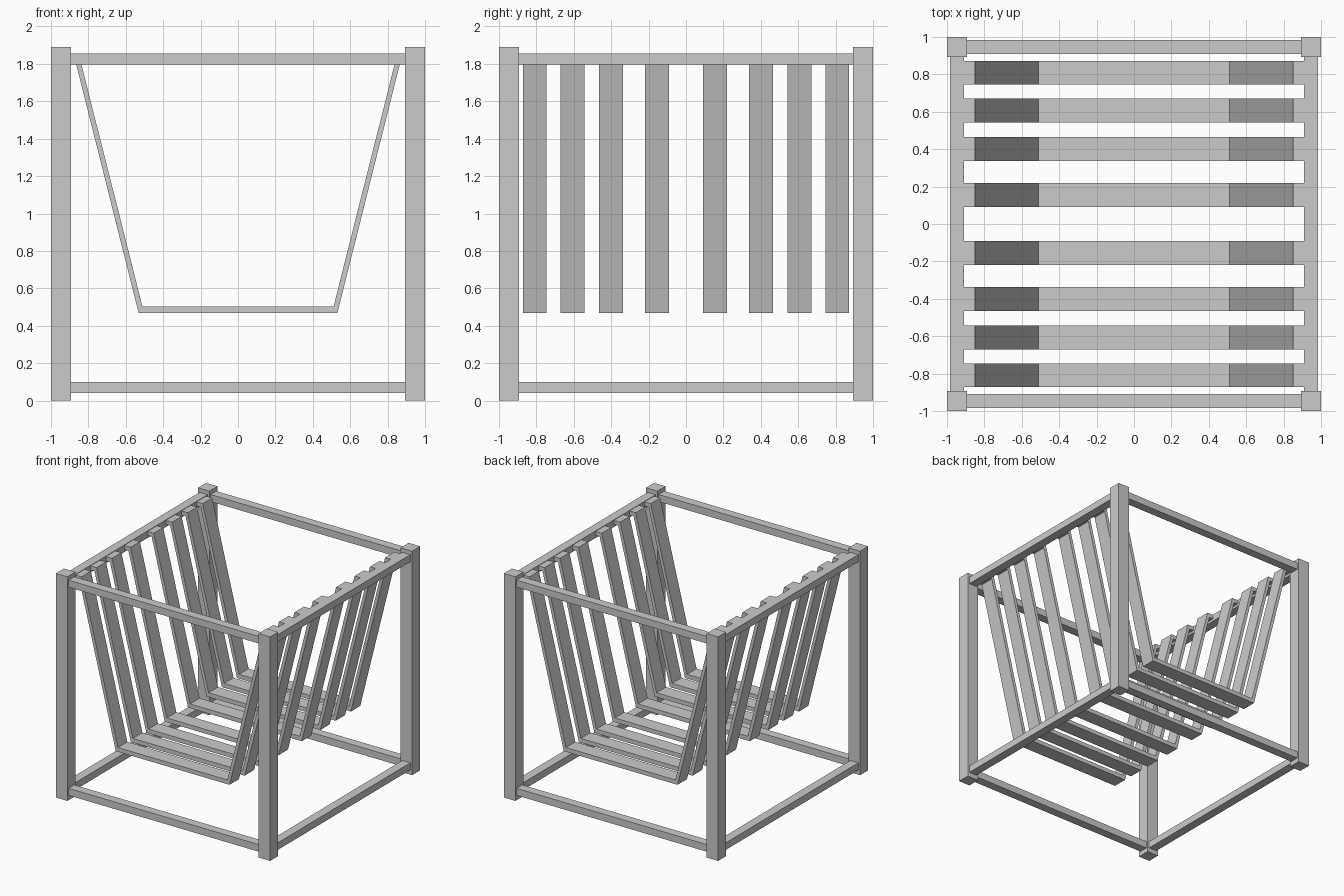
import bpy
import bmesh

cube = bpy.data.objects.get("Cube")
if cube:
    bpy.data.objects.remove(cube, do_unlink=True)

# One plain grey finish for the whole piece
grey = bpy.data.materials.new("plain_grey")
grey.use_nodes = True
colour = (0.6, 0.6, 0.6, 1)
grey.diffuse_color = colour
grey.node_tree.nodes["Principled BSDF"].inputs["Base Color"].default_value = colour

HEIGHT = 1.89
POST = 0.108          # post thickness
CENTRE = 1 - POST / 2  # post and rail centre line
RAIL_W, RAIL_H = 0.075, 0.06
SLAT_W = 0.126


def finish(bm, name):
    bmesh.ops.recalc_face_normals(bm, faces=bm.faces)
    mesh = bpy.data.meshes.new(name)
    bm.to_mesh(mesh)
    bm.free()
    mesh.materials.append(grey)
    obj = bpy.data.objects.new(name, mesh)
    bpy.context.collection.objects.link(obj)
    return obj


def box(name, centre, size):
    bm = bmesh.new()
    bmesh.ops.create_cube(bm, size=1)
    bmesh.ops.scale(bm, vec=size, verts=bm.verts)
    bmesh.ops.translate(bm, vec=centre, verts=bm.verts)
    return finish(bm, name)


# Corner posts
for sx, side in ((-1, "right"), (1, "left")):
    for sy, end in ((-1, "front"), (1, "back")):
        box(f"{end}_{side}_post", (sx * CENTRE, sy * CENTRE, HEIGHT / 2),
            (POST, POST, HEIGHT))

# Rails joining the posts at the bottom and top
span = 2 - 2 * POST
for level, z in (("lower", 0.07), ("upper", 1.826)):
    for s, end, side in ((-1, "front", "right"), (1, "back", "left")):
        box(f"{level}_{end}_rail", (0, s * CENTRE, z), (span, RAIL_W, RAIL_H))
        box(f"{level}_{side}_rail", (s * CENTRE, 0, z), (RAIL_W, span, RAIL_H))

# Half outline of a hanging slat: floor, sloping side and hook onto the rail
RAIL_IN = CENTRE - RAIL_W / 2
outer = [(0.531, 0.467), (0.870, 1.817), (RAIL_IN, 1.817)]
inner = [(RAIL_IN, 1.852), (0.851, 1.852), (0.511, 0.503)]
half = outer + inner
outline = half + [(-x, z) for x, z in reversed(half)]


def slat(name, y):
    bm = bmesh.new()
    verts = [bm.verts.new((x, y - SLAT_W / 2, z)) for x, z in outline]
    face = bm.faces.new(verts)
    moved = bmesh.ops.extrude_face_region(bm, geom=[face])["geom"]
    bmesh.ops.translate(bm, vec=(0, SLAT_W, 0),
                        verts=[v for v in moved if isinstance(v, bmesh.types.BMVert)])
    return finish(bm, name)


# Slats mirrored front to back, closer together towards the ends
for i, y in enumerate((0.155, 0.401, 0.607, 0.808), 1):
    slat(f"front_slat_{i}", -y)
    slat(f"back_slat_{i}", y)
